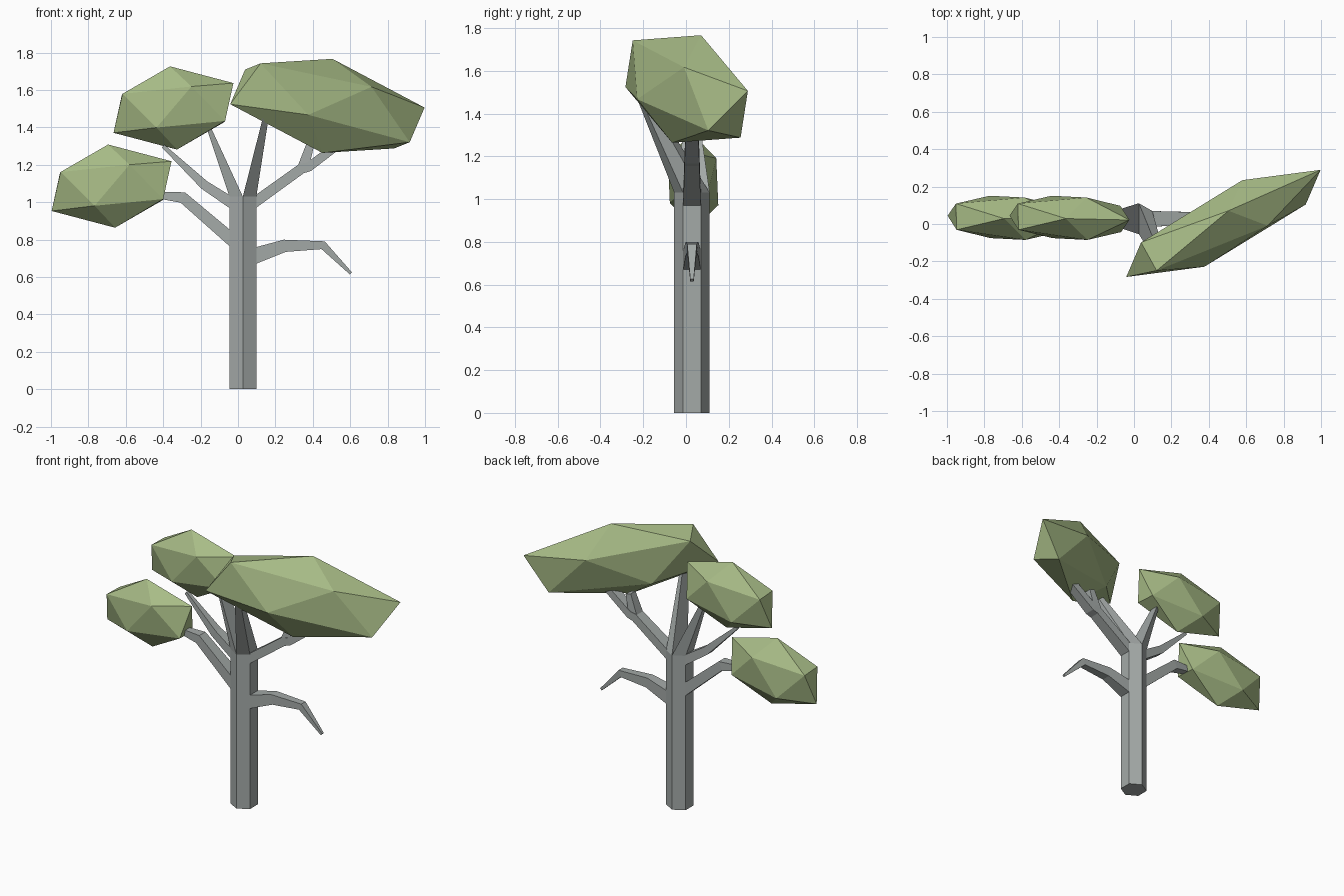
import bpy
import bmesh
import math
from mathutils import Vector

if "Cube" in bpy.data.objects:
    bpy.data.objects.remove(bpy.data.objects["Cube"])


def make_material(name, rgb):
    mat = bpy.data.materials.new(name)
    mat.use_nodes = True
    color = (*rgb, 1.0)
    mat.diffuse_color = color
    mat.node_tree.nodes["Principled BSDF"].inputs["Base Color"].default_value = color
    return mat


BARK = make_material("grey bark", (0.37, 0.40, 0.39))
LEAF = make_material("soft green leaves", (0.39, 0.50, 0.24))


def finish(name, bm, material):
    bmesh.ops.recalc_face_normals(bm, faces=bm.faces)
    mesh = bpy.data.meshes.new(name)
    bm.to_mesh(mesh)
    bm.free()
    mesh.materials.append(material)
    obj = bpy.data.objects.new(name, mesh)
    bpy.context.collection.objects.link(obj)
    return obj


def loft(name, rings, material):
    """Skin a list of equal-length point rings and cap both ends."""
    bm = bmesh.new()
    loops = [[bm.verts.new(p) for p in ring] for ring in rings]
    n = len(rings[0])
    for low, high in zip(loops, loops[1:]):
        for i in range(n):
            j = (i + 1) % n
            bm.faces.new((low[i], low[j], high[j], high[i]))
    bm.faces.new(loops[0])
    bm.faces.new(loops[-1])
    return finish(name, bm, material)


# Trunk: six-sided column
AXIS = Vector((0.026, 0.028, 0))
RADIUS, HEIGHT = 0.083, 1.03


def corner(i, z):
    a = math.radians(60 * i - 90)
    return AXIS + Vector((RADIUS * math.cos(a), RADIUS * math.sin(a), z))


loft("trunk", [[corner(i, z) for i in range(6)] for z in (0, HEIGHT)], BARK)


# Two crown boughs, each growing from half of the trunk top
def bough(name, first, tip, taper):
    base = [corner(first + i, HEIGHT) for i in range(4)]
    middle = sum(base, Vector()) / 4
    end = [Vector(tip) + (p - middle) * taper for p in base]
    loft(name, [base, end], BARK)


bough("front_bough", 0, (0.15, -0.19, 1.46), 0.42)
bough("right_bough", 3, (-0.165, 0.03, 1.42), 0.3)


# Side branches: four-sided tapering limbs, stations are x, z, thickness, width
def branch(name, stations):
    points = [Vector((x, AXIS.y, z)) for x, z, _, _ in stations]
    rings = []
    for i, (_, _, thick, width) in enumerate(stations):
        if i == 0:
            across = Vector((0, 0, 1))
        else:
            after = points[min(i + 1, len(points) - 1)]
            along = (points[i] - points[i - 1]).normalized()
            if after != points[i]:
                along += (after - points[i]).normalized()
            across = along.normalized().cross(Vector((0, 1, 0)))
            if across.z < 0:
                across.negate()
        up, side = across * thick / 2, Vector((0, width / 2, 0))
        c = points[i]
        rings.append([c + up + side, c + up - side, c - up - side, c - up + side])
    loft(name, rings, BARK)


branch("lower_left_branch", [(0.09, 0.713, 0.09, 0.083), (0.25, 0.767, 0.066, 0.06),
                             (0.455, 0.77, 0.045, 0.045), (0.603, 0.62, 0.016, 0.016)])
branch("lower_right_branch", [(-0.04, 0.805, 0.09, 0.083), (-0.295, 1.025, 0.06, 0.065),
                              (-0.44, 1.04, 0.035, 0.04)])
branch("upper_right_branch", [(-0.04, 1.0, 0.07, 0.083), (-0.18, 1.092, 0.05, 0.055),
                              (-0.4, 1.3, 0.02, 0.02)])
branch("upper_left_branch", [(0.09, 1.0, 0.07, 0.083), (0.34, 1.18, 0.055, 0.07),
                             (0.38, 1.19, 0.05, 0.07), (0.54, 1.31, 0.045, 0.06)])
branch("upper_left_fork", [(0.34, 1.17, 0.04, 0.068), (0.35, 1.19, 0.06, 0.066),
                           (0.39, 1.32, 0.04, 0.05)])


# Leaf clumps: stretched and sheared twenty-sided solids
def leaf_clump(name, center, ex, ey, ez):
    ex, ey, ez = Vector(ex), Vector(ey), Vector(ez)
    phi = (1 + math.sqrt(5)) / 2
    bm = bmesh.new()
    for s in (-1, 1):
        for t in (-phi, phi):
            for x, y, z in ((0, s, t), (s, t, 0), (t, 0, s)):
                bm.verts.new(Vector(center) + ex * x + ey * y + ez * z)
    bmesh.ops.convex_hull(bm, input=bm.verts)
    finish(name, bm, LEAF)


small = ((0.115, -0.06, 0.014), (0.127, 0.03, 0.0735), (-0.09, -0.021, 0.092))
leaf_clump("lower_right_leaves", (-0.676, 0.033, 1.086), *small)
leaf_clump("upper_right_leaves", (-0.345, 0.033, 1.504), *small)
leaf_clump("left_leaves", (0.478, 0.003, 1.515),
           (0.209, 0.0275, -0.0285), (0.192, 0.16, 0.012), (-0.102, -0.057, 0.148))
